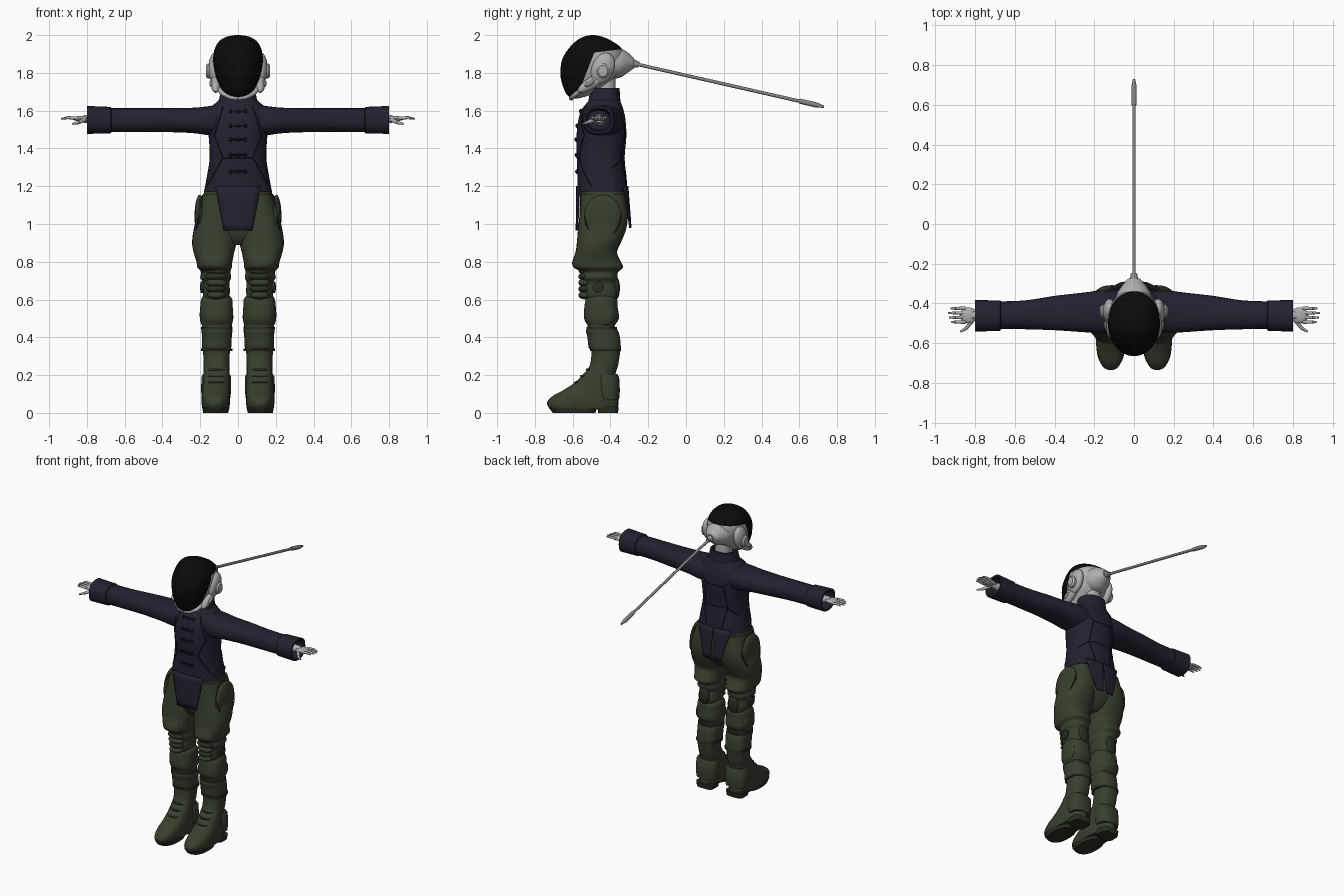
import bpy, bmesh, math
from mathutils import Vector, Matrix
from mathutils.bvhtree import BVHTree

if "Cube" in bpy.data.objects:
    bpy.data.objects.remove(bpy.data.objects["Cube"])


def material(name, r, g, b):
    m = bpy.data.materials.new(name)
    m.use_nodes = True
    m.diffuse_color = (r, g, b, 1)
    m.node_tree.nodes["Principled BSDF"].inputs["Base Color"].default_value = (r, g, b, 1)
    return m


NAVY = material("navy cloth", .016, .016, .03)
SEAM = material("dark seam", .006, .006, .011)
GREEN = material("olive green", .04, .05, .027)
DARK = material("dark olive", .022, .028, .016)
BLACK = material("black visor", .003, .003, .003)
GREY = material("light grey", .42, .42, .42)
ROD = material("rod grey", .24, .24, .24)


def finish(name, bm, mat, angle=40):
    bmesh.ops.recalc_face_normals(bm, faces=bm.faces)
    me = bpy.data.meshes.new(name)
    bm.to_mesh(me)
    bm.free()
    me.materials.append(mat)
    me.shade_smooth()
    me.set_sharp_from_angle(angle=math.radians(angle))
    ob = bpy.data.objects.new(name, me)
    bpy.context.collection.objects.link(ob)
    return ob


def loft(name, rings, mat, axis="z", side=1, steps=4, power=2.4, n=36):
    """Skin rings given as (position, low, high, low, high) along an axis."""
    full = []
    for i in range(len(rings) - 1):
        p = [Vector(rings[min(max(i + k, 0), len(rings) - 1)]) for k in (-1, 0, 1, 2)]
        for s in range(steps):
            t = s / steps
            full.append(.5 * (2 * p[1] + (p[2] - p[0]) * t
                              + (2 * p[0] - 5 * p[1] + 4 * p[2] - p[3]) * t ** 2
                              + (3 * p[1] - p[0] - 3 * p[2] + p[3]) * t ** 3))
    full.append(Vector(rings[-1]))
    bm = bmesh.new()
    loops = []
    for t, a0, a1, b0, b1 in full:
        loop = []
        for k in range(n):
            c, s = math.cos(math.tau * k / n), math.sin(math.tau * k / n)
            u = (a0 + a1) / 2 + (a1 - a0) / 2 * math.copysign(abs(c) ** (2 / power), c)
            v = (b0 + b1) / 2 + (b1 - b0) / 2 * math.copysign(abs(s) ** (2 / power), s)
            x, y, z = {"z": (u, v, t), "x": (t, u, v), "y": (u, t, v)}[axis]
            loop.append(bm.verts.new((x * side, y, z)))
        loops.append(loop)
    for a, b in zip(loops, loops[1:]):
        for k in range(n):
            bm.faces.new((a[k], a[(k + 1) % n], b[(k + 1) % n], b[k]))
    bm.faces.new(loops[0])
    bm.faces.new(loops[-1])
    return finish(name, bm, mat)


def blob(name, center, size, mat, tilt=0):
    bm = bmesh.new()
    bmesh.ops.create_uvsphere(bm, u_segments=20, v_segments=12, radius=1)
    bm.transform(Matrix.Translation(center) @ Matrix.Rotation(tilt, 4, "X") @ Matrix.Diagonal((*size, 1)))
    return finish(name, bm, mat)


def rod(name, a, b, r1, r2, mat):
    a, b = Vector(a), Vector(b)
    bm = bmesh.new()
    bmesh.ops.create_cone(bm, cap_ends=True, segments=14, radius1=r1, radius2=r2, depth=(b - a).length)
    bm.transform(Matrix.Translation((a + b) / 2) @ (b - a).to_track_quat("Z", "Y").to_matrix().to_4x4())
    return finish(name, bm, mat)


def tube(name, points, radius, mat):
    cu = bpy.data.curves.new(name, "CURVE")
    cu.dimensions = "3D"
    cu.bevel_depth, cu.bevel_resolution, cu.use_fill_caps = radius, 2, True
    sp = cu.splines.new("POLY")
    sp.points.add(len(points) - 1)
    for p, co in zip(sp.points, points):
        p.co = (*co, 1)
    cu.materials.append(mat)
    ob = bpy.data.objects.new(name, cu)
    bpy.context.collection.objects.link(ob)
    return ob


# Jacket body, collar and neck
jacket = loft("jacket_body", [
    (1.17, -.18, .18, -.575, -.31), (1.25, -.165, .165, -.575, -.315),
    (1.35, -.15, .15, -.578, -.325), (1.46, -.155, .155, -.58, -.316),
    (1.55, -.165, .165, -.57, -.32), (1.60, -.155, .155, -.555, -.33),
    (1.635, -.125, .125, -.53, -.342), (1.67, -.085, .085, -.50, -.36)], NAVY)
loft("collar", [(1.60, -.115, .115, -.53, -.342), (1.66, -.1, .1, -.515, -.348),
                (1.72, -.088, .088, -.505, -.352), (1.72, -.075, .075, -.49, -.365),
                (1.68, -.075, .075, -.49, -.365)], NAVY, steps=1)
loft("neck", [(1.64, -.055, .055, -.48, -.37), (1.80, -.05, .05, -.48, -.375)], GREY, steps=1)

# Seams and frog fastenings laid on the jacket surface
tree = BVHTree.FromObject(jacket, bpy.context.evaluated_depsgraph_get())


def on_jacket(x, z, face):
    hit = tree.ray_cast(Vector((x, face * 2, z)), Vector((0, -face, 0)))[0]
    return hit or Vector((x, -.44 + face * .12, z))


def seam(name, path, face, radius=.003, mat=SEAM):
    pts = []
    for (x0, z0), (x1, z1) in zip(path, path[1:]):
        pts += [on_jacket(x0 + (x1 - x0) * k / 8, z0 + (z1 - z0) * k / 8, face) for k in range(9)]
    tube(name, pts, radius, mat)


for s in (1, -1):
    seam("front_seam", [(.08 * s, 1.62), (.125 * s, 1.47), (.08 * s, 1.35), (.165 * s, 1.2)], -1)
    seam("back_seam", [(.13 * s, 1.57), (.07 * s, 1.5), (.09 * s, 1.35), (.06 * s, 1.2)], 1)
    seam("side_seam", [(.09 * s, 1.35), (.145 * s, 1.3)], 1)
seam("waist_seam", [(-.08, 1.35), (.08, 1.35)], -1)
seam("yoke_seam", [(-.07, 1.5), (.07, 1.5)], 1)
seam("back_waist_seam", [(-.09, 1.35), (.09, 1.35)], 1)
for z in (1.597, 1.52, 1.447, 1.365, 1.277):
    seam("frog_bar", [(-.04, z), (.04, z)], -1, .005)
    for x in (-.04, 0, .04):
        blob("frog_knot", on_jacket(x, z, -1), (.008, .011, .012), SEAM)


# Coat tails: gently curved thin cloth
def tail(name, x0, x1, x2, x3, top, low, y_top, y_low, bend):
    bm = bmesh.new()
    grid = []
    for j in range(7):
        t = j / 6
        a, b = x0 + (x2 - x0) * t, x1 + (x3 - x1) * t
        row = []
        for i in range(9):
            x = a + (b - a) * i / 8
            row.append(bm.verts.new((x, y_top + (y_low - y_top) * t + bend * x * x, top + (low - top) * t)))
        grid.append(row)
    for p, q in zip(grid, grid[1:]):
        for i in range(8):
            bm.faces.new((p[i], p[i + 1], q[i + 1], q[i]))
    ob = finish(name, bm, NAVY)
    mod = ob.modifiers.new("thickness", "SOLIDIFY")
    mod.thickness, mod.offset = .008, 0


tail("front_tail", -.12, .12, -.075, .075, 1.2, .965, -.578, -.58, 1)
for s in (1, -1):
    tail("back_tail", .002 * s, .13 * s, .015 * s, .065 * s, 1.2, .98, -.309, -.292, -1.2)

# Sleeves, cuffs and hands
for s in (1, -1):
    loft("sleeve", [(.08, -.54, -.34, 1.46, 1.635), (.17, -.55, -.335, 1.472, 1.622),
                    (.25, -.545, -.345, 1.482, 1.615), (.4, -.535, -.362, 1.487, 1.613),
                    (.55, -.53, -.385, 1.487, 1.613), (.7, -.528, -.39, 1.487, 1.613)], NAVY, "x", s)
    loft("cuff", [(.67, -.53, -.39, 1.487, 1.613), (.675, -.538, -.385, 1.48, 1.62),
                  (.80, -.542, -.383, 1.477, 1.625), (.80, -.53, -.395, 1.49, 1.612),
                  (.72, -.52, -.405, 1.5, 1.6)], NAVY, "x", s, 1)
    rod("wrist", (.71 * s, -.46, 1.55), (.82 * s, -.46, 1.557), .032, .02, GREY)
    blob("palm", (.833 * s, -.46, 1.558), (.045, .04, .014), GREY)
    for i in range(4):
        y = -.425 - .023 * i
        tip = .94 - .012 * abs(i - 1.3)
        rod("finger", (.85 * s, y, 1.56), (.9 * s, y, 1.563), .009, .008, GREY)
        rod("fingertip", (.9 * s, y, 1.563), (tip * s, y, 1.557), .008, .004, GREY)
    rod("thumb", (.81 * s, -.48, 1.553), (.845 * s, -.525, 1.537), .012, .009, GREY)
    rod("thumb_tip", (.845 * s, -.525, 1.537), (.875 * s, -.543, 1.53), .009, .005, GREY)

# Helmet with the visor cut out along two planes
helmet = loft("helmet", [
    (1.66, -.602, -.575, -0.0, 0.0), (1.665, -.02, .02, -.605, -.57)][1:] + [
    (1.69, -.07, .07, -.635, -.49), (1.75, -.105, .105, -.658, -.40),
    (1.80, -.122, .122, -.665, -.355), (1.87, -.132, .132, -.656, -.33),
    (1.93, -.122, .122, -.62, -.342), (1.97, -.097, .097, -.58, -.395),
    (1.992, -.058, .058, -.54, -.445), (2.0, -.012, .012, -.505, -.485)], GREY, power=2.1, n=48)
helmet.data.materials.append(BLACK)
planes = [(Vector((0, -.4, 1.918)), Vector((0, -.12, 1))), (Vector((0, -.5, 1.87)), Vector((0, -.19, .075)))]
bm = bmesh.new()
bm.from_mesh(helmet.data)
for co, no in planes:
    bmesh.ops.bisect_plane(bm, geom=bm.verts[:] + bm.edges[:] + bm.faces[:], plane_co=co, plane_no=no)
for f in bm.faces:
    f.material_index = int(any((f.calc_center_median() - co).dot(no) > 0 for co, no in planes))
bm.to_mesh(helmet.data)
bm.free()

# Helmet fittings
loft("rear_socket", [(-.41, -.1, .1, 1.765, 1.94), (-.35, -.085, .085, 1.775, 1.93),
                     (-.31, -.06, .06, 1.80, 1.91), (-.275, -.03, .03, 1.825, 1.878)], GREY, "y", power=2)
for s in (1, -1):
    blob("ear_cup", (.122 * s, -.44, 1.825), (.035, .06, .085), GREY, -.4)
    loft("ear_disc", [(.14, -.475, -.405, 1.77, 1.85), (.16, -.475, -.405, 1.77, 1.85),
                      (.17, -.465, -.415, 1.78, 1.84)], GREY, "x", s, 1, 2)
    blob("cheek_guard", (.118 * s, -.50, 1.745), (.026, .085, .03), GREY, .55)
    blob("cheek_bolt", (.14 * s, -.51, 1.745), (.012, .03, .014), ROD, .55)
    tube("jaw_rim", [(.13 * s, -.46, 1.76), (.112 * s, -.53, 1.725), (.08 * s, -.58, 1.69),
                     (.04 * s, -.602, 1.672), (0, -.607, 1.666)], .013, GREY)

# Long trailing rod
rod("rod_base", (0, -.3, 1.855), (0, -.25, 1.843), .026, .016, ROD)
rod("long_rod", (0, -.27, 1.848), (0, .62, 1.646), .009, .009, ROD)
rod("rod_sleeve", (0, .6, 1.651), (0, .69, 1.63), .013, .014, ROD)
rod("rod_tip", (0, .69, 1.63), (0, .73, 1.621), .014, .006, ROD)

# Trousers
loft("pelvis", [(1.22, -.165, .165, -.56, -.325), (1.1, -.195, .195, -.562, -.312),
                (1.0, -.19, .19, -.565, -.318), (.93, -.12, .12, -.55, -.35),
                (.89, -.05, .05, -.52, -.39)], GREEN)
for s in (1, -1):
    loft("trouser_leg", [
        (1.16, .02, .185, -.555, -.325), (1.05, .01, .215, -.563, -.308),
        (.97, .005, .235, -.572, -.318), (.9, .008, .243, -.578, -.345),
        (.85, .02, .235, -.585, -.365), (.8, .03, .22, -.602, -.345),
        (.77, .033, .215, -.595, -.333), (.745, .04, .195, -.555, -.36),
        (.715, .036, .2, -.555, -.362), (.69, .045, .185, -.54, -.372),
        (.64, .043, .187, -.54, -.36), (.59, .05, .18, -.52, -.375)], GREEN, side=s)
    blob("hip_pad", (.203 * s, -.44, 1.04), (.027, .1, .115), GREEN)
    tube("hip_pad_seam", [(s * (.208 - .02 * math.sin(a)), -.44 + .095 * math.cos(a), 1.04 + .11 * math.sin(a))
                          for a in [math.tau * k / 32 for k in range(33)]], .004, DARK)
    # Knee guard
    for i in range(5):
        blob("knee_rib", (.115 * s, -.535, .755 - .033 * i), (.06 - .004 * abs(i - 1), .035, .022),
             GREEN if i % 2 == 0 else DARK)
    loft("knee_disc", [(.17, -.495, -.435, .635, .695), (.197, -.495, -.435, .635, .695),
                       (.2, -.48, -.45, .65, .68)], DARK, "x", s, 1, 2)
    blob("knee_back_panel", (.115 * s, -.37, .66), (.04, .02, .06), DARK)

    # Boot shaft and foot
    loft("boot", [
        (.62, .045, .185, -.51, -.385), (.6, .03, .195, -.53, -.365), (.56, .028, .2, -.538, -.362),
        (.5, .025, .2, -.54, -.355), (.46, .033, .19, -.52, -.378), (.435, .03, .193, -.53, -.36),
        (.4, .033, .19, -.522, -.35), (.345, .036, .19, -.515, -.345), (.325, .043, .185, -.5, -.348),
        (.25, .046, .182, -.51, -.36), (.21, .046, .182, -.54, -.372), (.16, .045, .186, -.59, -.368),
        (.12, .043, .19, -.65, -.362), (.09, .042, .193, -.705, -.36), (.055, .042, .193, -.736, -.358),
        (.02, .048, .188, -.722, -.36)], GREEN, side=s)
    loft("heel_guard", [(.205, .044, .186, -.47, -.364), (.19, .036, .193, -.475, -.354),
                        (.12, .036, .196, -.475, -.35), (.07, .042, .19, -.46, -.354)], GREEN, side=s, steps=1)
    loft("front_sole", [(0, .052, .184, -.705, -.48), (.028, .045, .19, -.727, -.47)], DARK, side=s, steps=1)
    loft("heel", [(0, .055, .18, -.465, -.36), (.035, .05, .185, -.47, -.356)], DARK, side=s, steps=1, power=4)
    for z, y in ((.23, -.525), (.195, -.555), (.16, -.588)):
        tube("boot_lace", [(s * (.115 + .04 * k / 3), y + .016 * (k / 3) ** 2, z) for k in range(-3, 4)], .006, DARK)
    for z, y0, y1 in ((.448, -.528, -.366), (.335, -.509, -.345)):
        loft("boot_strap", [(z - .007, .03, .195, y0, y1), (z + .007, .03, .195, y0, y1)], DARK, side=s, steps=1)
    blob("calf_pad", (.185 * s, -.44, .52), (.018, .06, .06), GREEN, .5)
